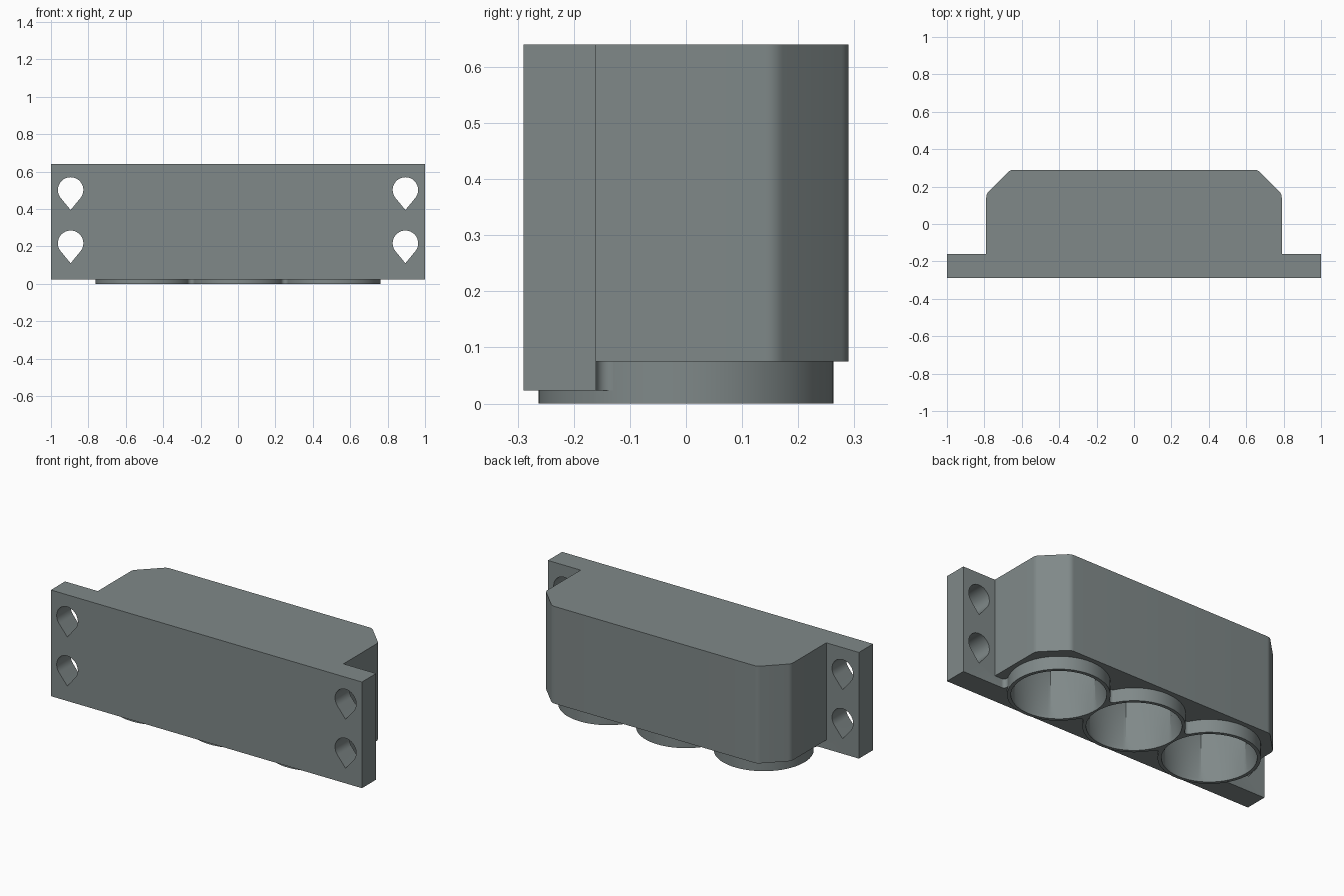
import bpy, bmesh, math

if "Cube" in bpy.data.objects:
    bpy.data.objects.remove(bpy.data.objects["Cube"])

PLATE_BACK, BODY_BACK = -0.16, 0.29
CUPS = (-0.5, 0.0, 0.5)
CUP_R, FILLET = 0.263, 0.02

grey = bpy.data.materials.new("slate grey")
grey.diffuse_color = (0.215, 0.25, 0.25, 1)
grey.use_nodes = True
grey.node_tree.nodes["Principled BSDF"].inputs["Base Color"].default_value = grey.diffuse_color


def loft(name, rings):
    """Closed solid through rings of equal point count."""
    bm = bmesh.new()
    vs = [[bm.verts.new(p) for p in ring] for ring in rings]
    n = len(vs[0])
    for a, b in zip(vs, vs[1:]):
        for i in range(n):
            j = (i + 1) % n
            bm.faces.new((a[i], a[j], b[j], b[i]))
    bm.faces.new(vs[0][::-1])
    bm.faces.new(vs[-1])
    bmesh.ops.recalc_face_normals(bm, faces=bm.faces)
    me = bpy.data.meshes.new(name)
    bm.to_mesh(me)
    bm.free()
    me.materials.append(grey)
    ob = bpy.data.objects.new(name, me)
    bpy.context.collection.objects.link(ob)
    return ob


def prism(name, pts, z0, z1):
    return loft(name, [[(x, y, z) for x, y in pts] for z in (z0, z1)])


def circle(cx, cy, r, n=96):
    return [(cx + r * math.cos(2 * math.pi * i / n), cy + r * math.sin(2 * math.pi * i / n))
            for i in range(n)]


def arc(cx, cy, r, a0, a1, n=8):
    return [(cx + r * math.cos(a0 + (a1 - a0) * i / n), cy + r * math.sin(a0 + (a1 - a0) * i / n))
            for i in range(n + 1)]


def combine(target, tool, op):
    mod = target.modifiers.new("cut", 'BOOLEAN')
    mod.operation, mod.object, mod.solver = op, tool, 'EXACT'
    bpy.context.view_layer.objects.active = target
    bpy.ops.object.modifier_apply(modifier=mod.name)
    bpy.data.objects.remove(tool)


# Main housing with softened chamfer corners
def soften(p, a, b, t=0.018, n=5):
    """Quadratic rounding of corner p between neighbours a and b."""
    def toward(q):
        d = math.dist(p, q)
        return [p[k] + (q[k] - p[k]) * t / d for k in (0, 1)]
    s, e = toward(a), toward(b)
    return [tuple((1 - u) ** 2 * s[k] + 2 * u * (1 - u) * p[k] + u * u * e[k] for k in (0, 1))
            for u in [i / n for i in range(n + 1)]]


c1, c2 = (0.79, 0.16), (0.66, BODY_BACK)
half = [(0.79, -0.22)] + soften(c1, (0.79, -0.22), c2) + soften(c2, c1, (0, BODY_BACK))
housing = prism("bracket_housing", half + [(-x, y) for x, y in half[::-1]], 0.075, 0.64)

# Mounting plate
plate = prism("plate", [(-1, -0.29), (1, -0.29), (1, PLATE_BACK), (-1, PLATE_BACK)], 0.023, 0.64)
combine(housing, plate, 'UNION')

# Filleted web joining plate and cups
fy = PLATE_BACK + FILLET
fx = 0.5 + math.sqrt((CUP_R + FILLET) ** 2 - fy ** 2)
end = math.atan2(-fy, 0.5 - fx)
half = [(fx, -0.2)] + arc(fx, fy, FILLET, 1.5 * math.pi, end) + [(0.5, 0)]
web = prism("web", half + [(-x, y) for x, y in half[::-1]], 0.023, 0.1)
combine(housing, web, 'UNION')

# Cup rims, and small fillets where neighbours meet
for cx in CUPS:
    combine(housing, prism("cup", circle(cx, 0, CUP_R), 0, 0.12), 'UNION')
gy = math.sqrt((CUP_R + FILLET) ** 2 - 0.25 ** 2)
a = math.atan2(-gy, 0.25)
for x in (-0.25, 0.25):
    upper = arc(x, gy, FILLET, math.pi - a - 2 * math.pi, a)
    pts = upper + [(px, -py) for px, py in upper[::-1]]
    combine(housing, prism("cusp", pts, 0, 0.11), 'UNION')

# Pockets: round mouth blending into a hexagonal socket
N = 96


def hexagon(cx, r):
    pts = []
    for i in range(N):
        t = 2 * math.pi * i / N
        d = r * math.cos(math.pi / 6) / math.cos(t % (math.pi / 3) - math.pi / 6)
        pts.append((cx + d * math.cos(t), d * math.sin(t)))
    return pts


for cx in CUPS:
    rings = [[(x, y, z) for x, y in pts] for pts, z in (
        (circle(cx, 0, 0.244, N), -0.02), (circle(cx, 0, 0.244, N), 0.02),
        (hexagon(cx, 0.235), 0.25), (hexagon(cx, 0.235), 0.59))]
    combine(housing, loft("pocket", rings), 'DIFFERENCE')

# Teardrop screw holes
R, TIP = 0.068, 0.107
b = math.acos(R / TIP)
for sx in (-0.895, 0.895):
    for z in (0.217, 0.502):
        pts = arc(sx, z, R, -math.pi / 2 + b, 1.5 * math.pi - b, 40) + [(sx, z - TIP)]
        hole = loft("hole", [[(x, y, zz) for x, zz in pts] for y in (-0.4, -0.1)])
        combine(housing, hole, 'DIFFERENCE')

bpy.ops.object.select_all(action='DESELECT')
housing.select_set(True)
bpy.context.view_layer.objects.active = housing
bpy.ops.object.shade_smooth_by_angle(angle=math.radians(25))
